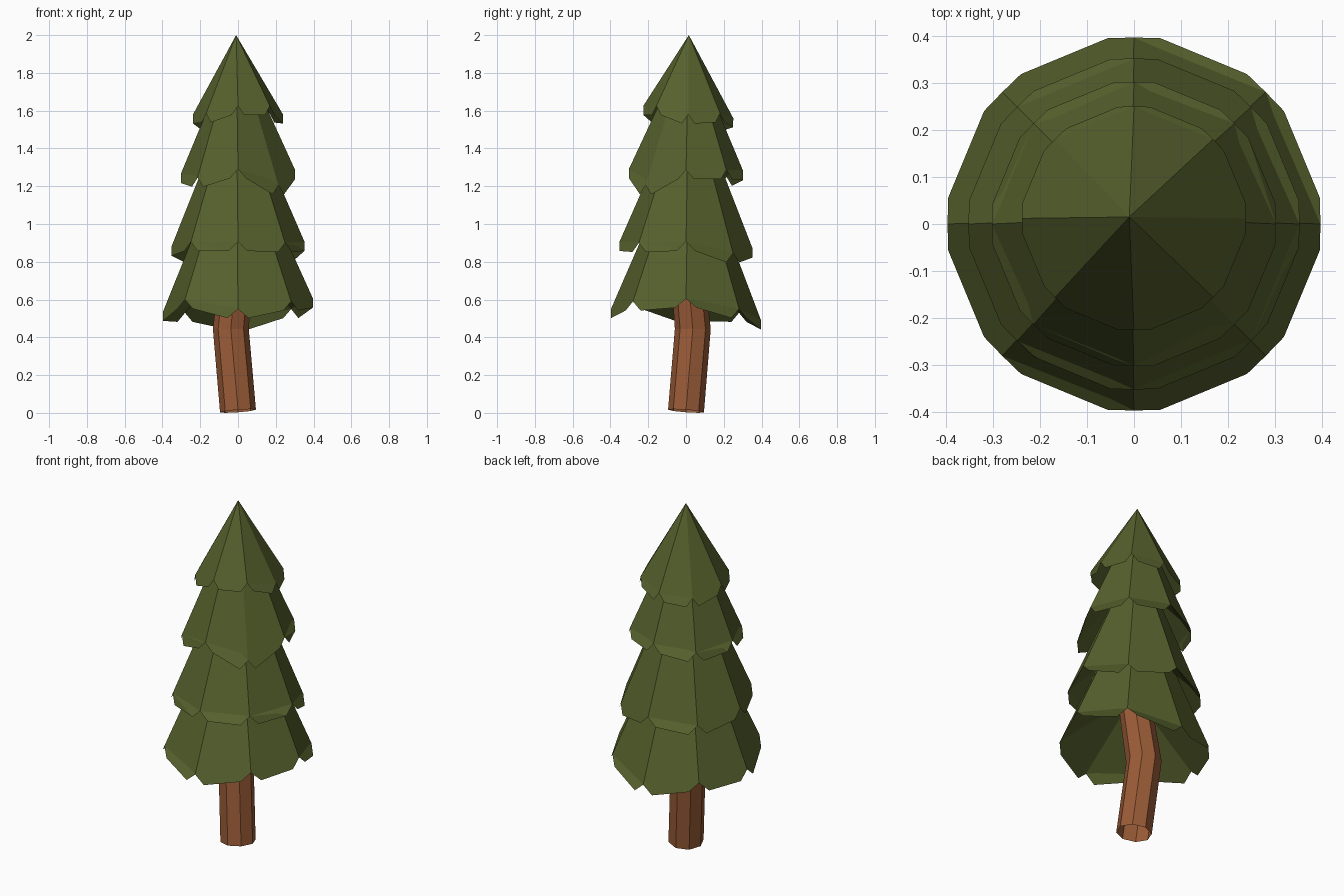
import bpy
from math import sin, cos, radians, tau

if "Cube" in bpy.data.objects:
    bpy.data.objects.remove(bpy.data.objects["Cube"])


def material(name, rgb):
    m = bpy.data.materials.new(name)
    m.diffuse_color = (*rgb, 1)
    m.use_nodes = True
    m.node_tree.nodes["Principled BSDF"].inputs["Base Color"].default_value = m.diffuse_color
    return m


def add_object(name, verts, faces, mat):
    me = bpy.data.meshes.new(name)
    me.from_pydata(verts, [], faces)
    me.materials.append(mat)
    ob = bpy.data.objects.new(name, me)
    bpy.context.collection.objects.link(ob)


def polar(r, deg, z, cy):
    return (r * cos(radians(deg)), cy + r * sin(radians(deg)), z)


green = material("needles", (0.093, 0.118, 0.026))
brown = material("bark", (0.32, 0.105, 0.038))
CX, CY = -0.01, 0.015   # tip of the leaning tree


def tier(name, radius, notch_z, tip_z, cut, cy=0):
    """Eight-sided cone with a notched hem and a shallow hollow underside."""
    ring, faces = [], []
    for i, z in enumerate(notch_z):
        a = 45 * i
        ring += [polar(radius, a - 8, z - 0.048, cy),
                 polar(radius * 0.993, a, z, cy),
                 polar(radius, a + 8, z - 0.048, cy)]
    # upper ends of the creases (a single point for the pointed tier)
    tops = []
    for i, z in enumerate(notch_z):
        n = ring[3 * i + 1]
        tops.append((n[0] + (CX - n[0]) * cut,
                     n[1] + (CY - n[1]) * cut,
                     z + (tip_z - z) * cut))
    if cut == 1:
        tops = tops[:1]
    hollow = (0, cy, sum(notch_z) / 8 + 0.3)
    verts = ring + tops + [hollow]
    last = len(verts) - 1
    for i in range(8):
        j = (i + 1) % 8
        hem = (3 * i + 1, 3 * i + 2, 3 * j, 3 * j + 1)
        faces.append((24,) + hem if cut == 1 else (24 + i,) + hem + (24 + j,))
        faces.append((last,) + hem[::-1])
    if cut < 1:
        faces.append(tuple(range(24, 32)))
    add_object(name, verts, faces, green)


# Foliage tiers: crease notch heights counter-clockwise from +x
tier("bottom_tier", 0.40, (.605, .55, .49, .53, .535, .60, .55, .59), 1.50, 0.65)
tier("lower_tier", 0.355, (.905, .845, .87, .845, .88, .905, .905, .90), 1.74, 0.65)
tier("upper_tier", 0.305, (1.285, 1.285, 1.28, 1.25, 1.265, 1.245, 1.29, 1.205), 1.97, 0.65)
tier("top_tier", 0.24, (1.58, 1.585, 1.56, 1.545, 1.58, 1.585, 1.625, 1.625), 2.0, 1, 0.012)

# Bent octagonal trunk, open at the foot: centre x, centre y, height, radius
rings = [(0, 0, 0.01, 0.095), (-0.038, 0.036, 0.445, 0.095), (0.015, -0.015, 1.0, 0.085)]
verts, faces = [], []
for n, (x, y, z, r) in enumerate(rings):
    for i in range(8):
        a = tau * i / 8
        tilt = 0.007 * (cos(a) - sin(a)) if n == 0 else 0
        verts.append((x + r * cos(a), y + r * sin(a), z + tilt))
for n in range(2):
    for i in range(8):
        j = (i + 1) % 8
        faces.append((8 * n + i, 8 * n + j, 8 * n + 8 + j, 8 * n + 8 + i))
add_object("trunk", verts, faces, brown)
